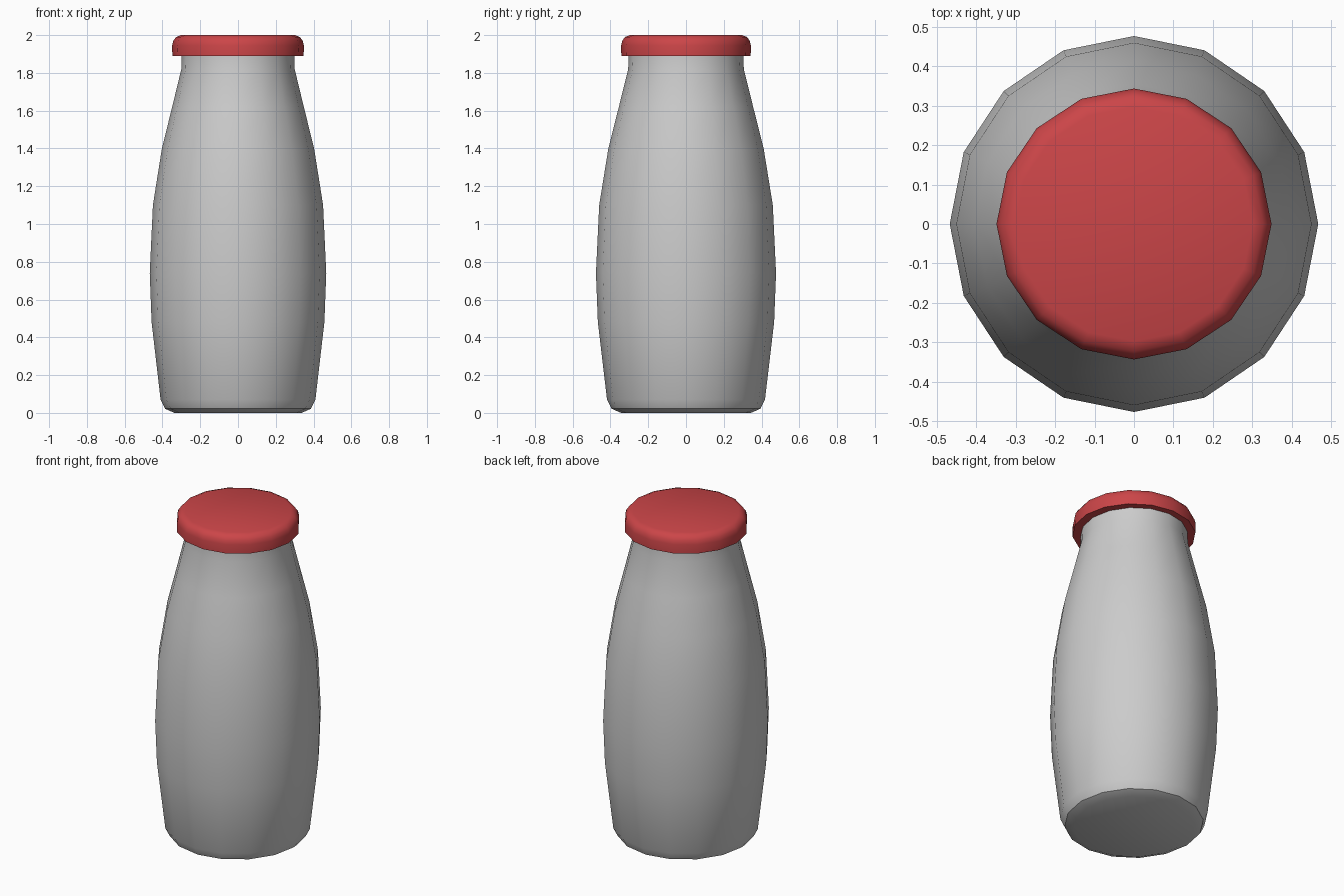
import bpy, bmesh, math

if "Cube" in bpy.data.objects:
    bpy.data.objects.remove(bpy.data.objects["Cube"])

SIDES = 16


def lathe(name, profile, squash=(1, 1), sharp_angle=35):
    """Revolve (radius, z) points around z and close both ends."""
    bm = bmesh.new()
    rings = []
    for r, z in profile:
        rings.append([bm.verts.new((r * squash[0] * math.cos(2 * math.pi * i / SIDES),
                                    r * squash[1] * math.sin(2 * math.pi * i / SIDES), z))
                      for i in range(SIDES)])
    for low, high in zip(rings, rings[1:]):
        for i in range(SIDES):
            j = (i + 1) % SIDES
            bm.faces.new((low[i], low[j], high[j], high[i]))
    bm.faces.new(rings[0][::-1])
    bm.faces.new(rings[-1])
    mesh = bpy.data.meshes.new(name)
    bm.to_mesh(mesh)
    bm.free()
    obj = bpy.data.objects.new(name, mesh)
    bpy.context.collection.objects.link(obj)
    bpy.ops.object.select_all(action='DESELECT')
    obj.select_set(True)
    bpy.context.view_layer.objects.active = obj
    bpy.ops.object.shade_smooth_by_angle(angle=math.radians(sharp_angle))
    return obj


# Bottle: chamfered foot, bulging belly, shoulder and short neck
lathe("bottle", [(0.34, 0.0), (0.39, 0.022), (0.414, 0.07), (0.462, 0.48), (0.472, 0.74),
                 (0.455, 1.10), (0.407, 1.40), (0.352, 1.62), (0.303, 1.82), (0.301, 1.90)],
      squash=(0.99, 1.01))

# Lid: straight rim with a rounded top edge
lid = lathe("lid", [(0.346, 1.89), (0.347, 1.945), (0.341, 1.97), (0.326, 1.99), (0.30, 2.0)],
            squash=(1.005, 0.99), sharp_angle=50)
red = bpy.data.materials.new("red")
red.diffuse_color = (0.6, 0.06, 0.065, 1)
red.use_nodes = True
red.node_tree.nodes["Principled BSDF"].inputs["Base Color"].default_value = red.diffuse_color
lid.data.materials.append(red)
